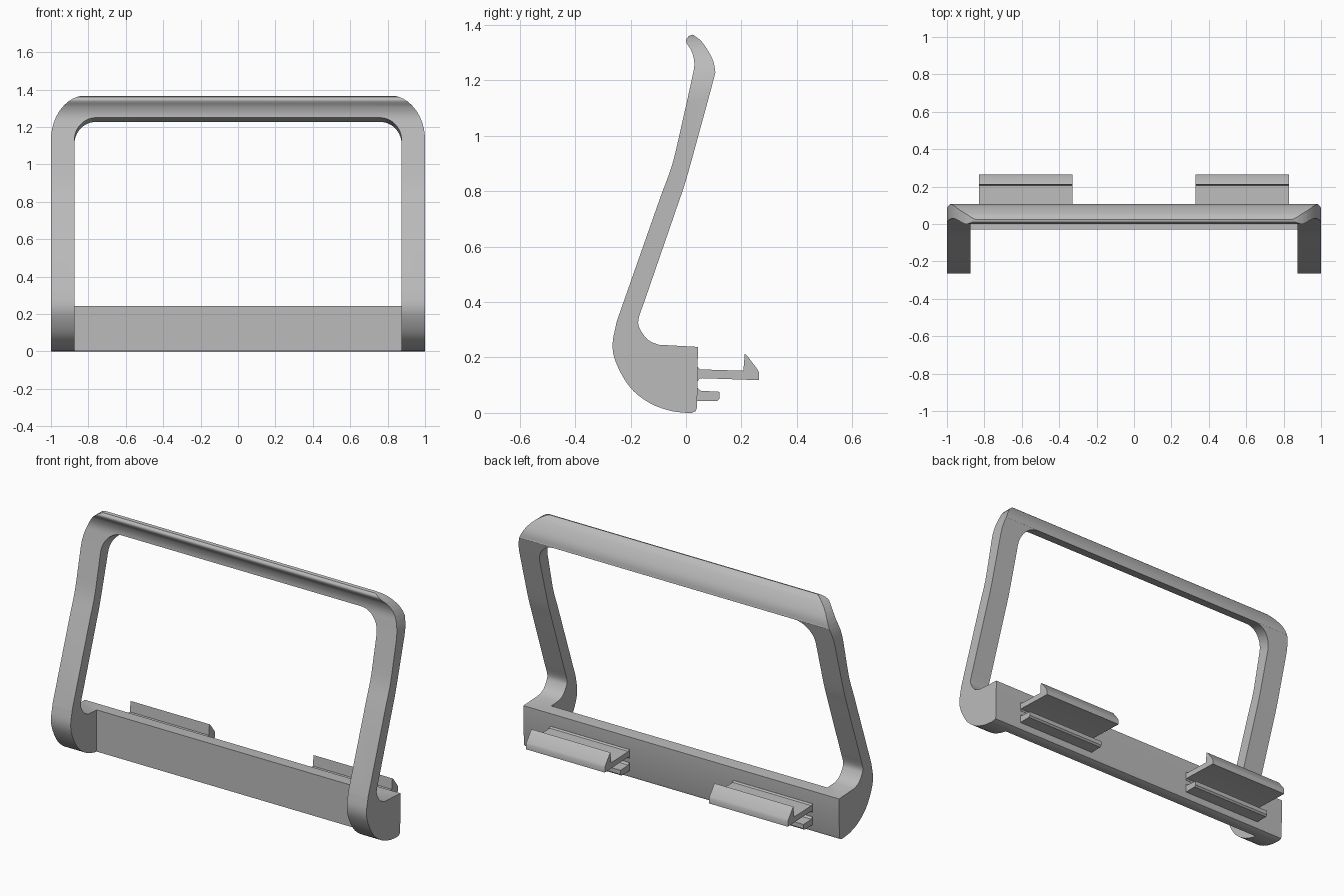
import bpy, bmesh, math
from mathutils import Vector

cube = bpy.data.objects.get("Cube")
if cube:
    bpy.data.objects.remove(cube, do_unlink=True)

grey = bpy.data.materials.new("plain grey")
grey.use_nodes = True
colour = (0.5, 0.5, 0.5, 1)
grey.diffuse_color = colour
grey.node_tree.nodes["Principled BSDF"].inputs["Base Color"].default_value = colour


def spline(points, steps=5):
    """Smooth open curve through the given points."""
    p = [Vector(q) for q in points]
    p = [2 * p[0] - p[1]] + p + [2 * p[-1] - p[-2]]
    out = []
    for a, b, c, d in zip(p, p[1:], p[2:], p[3:]):
        for i in range(steps):
            t = i / steps
            out.append(0.5 * (2 * b + (c - a) * t + (2 * a - 5 * b + 4 * c - d) * t * t
                              + (3 * b - a - 3 * c + d) * t ** 3))
    return out + [p[-2]]


def prism(name, outline, lo, hi, place):
    """Extrude a 2D outline from lo to hi; place maps (u, v, depth) to 3D."""
    bm = bmesh.new()
    rings = [[bm.verts.new(place(u, v, d)) for u, v in outline] for d in (lo, hi)]
    for ring in rings:
        bm.faces.new(ring)
    n = len(outline)
    for i in range(n):
        j = (i + 1) % n
        bm.faces.new((rings[0][i], rings[0][j], rings[1][j], rings[1][i]))
    bmesh.ops.recalc_face_normals(bm, faces=bm.faces)
    mesh = bpy.data.meshes.new(name)
    bm.to_mesh(mesh)
    bm.free()
    mesh.materials.append(grey)
    obj = bpy.data.objects.new(name, mesh)
    bpy.context.collection.objects.link(obj)
    return obj


def activate(obj):
    bpy.ops.object.select_all(action='DESELECT')
    obj.select_set(True)
    bpy.context.view_layer.objects.active = obj


def cut(obj, cutter, operation):
    activate(obj)
    mod = obj.modifiers.new("cut", 'BOOLEAN')
    mod.object, mod.operation, mod.solver = cutter, operation, 'EXACT'
    bpy.ops.object.modifier_apply(modifier=mod.name)
    bpy.data.objects.remove(cutter, do_unlink=True)


def arch(half, bottom, top, rx, rz):
    """Front outline with two rounded upper corners."""
    right = [(half - rx + rx * math.cos(a), top - rz + rz * math.sin(a))
             for a in (math.pi / 2 * i / 12 for i in range(13))]
    return [(half, bottom)] + right + [(-x, z) for x, z in reversed(right)] + [(-half, bottom)]


def side(u, v, d):
    return (d, u, v)


def front(u, v, d):
    return (u, d, v)


def front_sloped(u, v, d):
    return (u, d, v - 0.3 * (d - 0.07) if v > 1 else v)


# Frame: side profile swept across the full width
profile = [(0.02, 0), (0.035, 0.006), (0.04, 0.02), (0.043, 0.238)]
profile += spline([(-0.1, 0.246), (-0.135, 0.262), (-0.163, 0.297), (-0.172, 0.335), (-0.148, 0.408)])
profile += spline([(-0.03, 0.75), (0, 0.84), (0.05, 1.02), (0.1, 1.205), (0.105, 1.235),
                   (0.094, 1.28), (0.058, 1.338), (0.025, 1.365)])
profile += spline([(0.01, 1.36), (0, 1.34), (0.02, 1.305), (0.03, 1.26), (0.02, 1.2),
                   (-0.02, 1.02), (-0.05, 0.895), (-0.09, 0.785)])
profile += spline([(-0.25, 0.33), (-0.265, 0.245), (-0.25, 0.175), (-0.2, 0.09),
                   (-0.13, 0.035), (-0.058, 0.008), (0, 0)])
frame = prism("frame", profile, -1, 1, side)

# Rounded upper corners, window opening and recessed bottom rail
cut(frame, prism("outer_cutter", arch(1, -0.2, 1.37, 0.19, 0.24), -0.6, 0.6, front), 'INTERSECT')
cut(frame, prism("window_cutter", arch(0.875, 0.242, 1.238, 0.115, 0.13), -0.6, 0.6, front_sloped), 'DIFFERENCE')
recess = [(-0.6, -0.2), (-0.03, -0.2), (-0.03, 0.5), (-0.6, 0.5)]
cut(frame, prism("recess_cutter", recess, -0.875, 0.875, side), 'DIFFERENCE')
parts = [frame]

# Barbed hooks and short support tabs on the back
hook = [(0.035, 0.165), (0.043, 0.165), (0.05, 0.157), (0.207, 0.152), (0.212, 0.213),
        (0.22, 0.207), (0.258, 0.157), (0.264, 0.145), (0.264, 0.118), (0.06, 0.125),
        (0.047, 0.123), (0.043, 0.115), (0.035, 0.115)]
tab = [(0.035, 0.09), (0.043, 0.09), (0.052, 0.08), (0.121, 0.076), (0.121, 0.052),
       (0.112, 0.043), (0.035, 0.043)]
for label, lo, hi in (("left", 0.33, 0.83), ("right", -0.83, -0.33)):
    parts.append(prism(label + "_hook", hook, lo, hi, side))
    parts.append(prism(label + "_tab", tab, lo, hi, side))

for part in parts:
    activate(part)
    bpy.ops.object.shade_smooth_by_angle(angle=math.radians(30))
